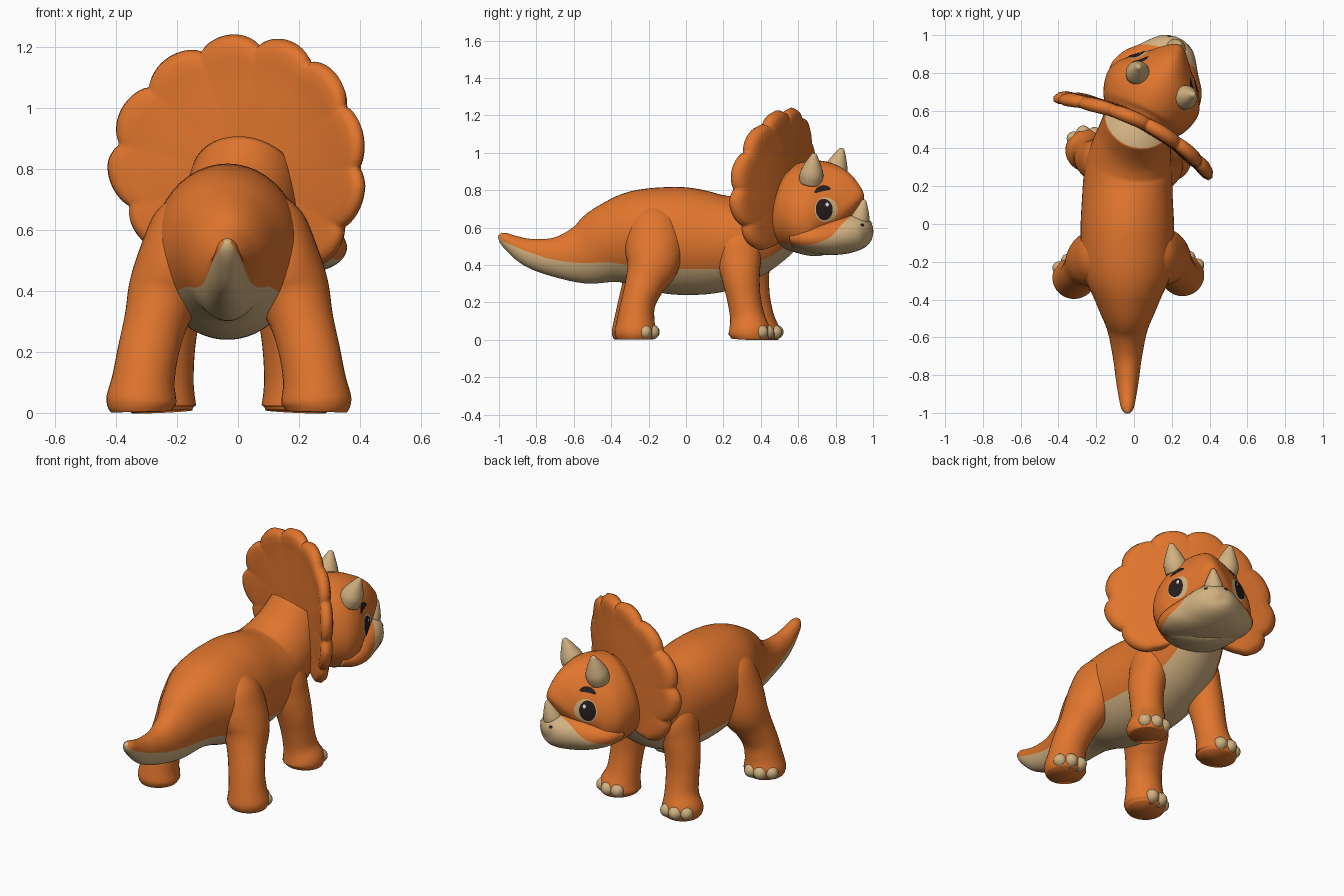
import bpy, bmesh, math
from math import sin, cos, pi, radians
from mathutils import Vector, Matrix
from mathutils.bvhtree import BVHTree

if "Cube" in bpy.data.objects:
    bpy.data.objects.remove(bpy.data.objects["Cube"])


def material(name, rgb):
    m = bpy.data.materials.new(name)
    m.use_nodes = True
    m.diffuse_color = (*rgb, 1)
    bsdf = m.node_tree.nodes["Principled BSDF"]
    bsdf.inputs["Base Color"].default_value = (*rgb, 1)
    bsdf.inputs["Roughness"].default_value = 0.7
    return m


ORANGE = material("orange skin", (0.75, 0.18, 0.027))
BEIGE = material("beige belly and horn", (0.64, 0.44, 0.22))
DARK = material("dark brown", (0.02, 0.012, 0.012))
WHITE = material("eye highlight", (0.85, 0.83, 0.8))

# Head frame: turned to the model's left and slightly rolled
HEAD = (Matrix.Translation((0.03, 0.535, 0.75)) @ Matrix.Rotation(radians(-27), 4, 'Z')
        @ Matrix.Rotation(radians(5), 4, 'Y') @ Matrix.Translation((0, 0, -0.75)))


def finish(name, bm, mats, matrix=Matrix()):
    bmesh.ops.recalc_face_normals(bm, faces=bm.faces)
    for f in bm.faces:
        f.smooth = True
    me = bpy.data.meshes.new(name)
    bm.to_mesh(me)
    bm.free()
    for m in mats:
        me.materials.append(m)
    ob = bpy.data.objects.new(name, me)
    ob.matrix_world = matrix
    bpy.context.collection.objects.link(ob)
    return ob


def spline(rows, steps):
    """Smooth curve through the section rows."""
    out = []
    for i in range(len(rows) - 1):
        a, b, c, d = (rows[max(0, min(len(rows) - 1, i + k))] for k in (-1, 0, 1, 2))
        for s in range(steps):
            t = s / steps
            out.append([0.5 * (2 * q + (r - p) * t + (2 * p - 5 * q + 4 * r - w) * t * t
                               + (3 * q - p - 3 * r + w) * t ** 3)
                        for p, q, r, w in zip(a, b, c, d)])
    return out + [list(rows[-1])]


def loft(name, rows, mats, matrix=Matrix(), n=48, steps=6):
    """Skin sections (x, y, z, side radius, up radius, colour line, pear shape)."""
    rows = spline([tuple(r) + (0,) * (7 - len(r)) for r in rows], steps)
    bm = bmesh.new()
    rings = []
    pts = [Vector(r[:3]) for r in rows]
    for i, r in enumerate(rows):
        t = (pts[min(i + 1, len(pts) - 1)] - pts[max(i - 1, 0)]).normalized()
        side = Vector((1, 0, 0))
        side = (side - t * side.dot(t)).normalized()
        up = side.cross(t)
        edge = math.asin(max(-0.97, min(0.9999, r[5])))
        ring = []
        for k in range(n):
            h = n // 2
            if k < h:      # lower arc
                a = pi - edge + (pi + 2 * edge) * k / h
            else:          # upper arc
                a = edge + (pi - 2 * edge) * (k - h) / h
            wide = max(r[3], 0.002) * (1 - r[6] * sin(a))
            ring.append(bm.verts.new(pts[i] + side * wide * cos(a)
                                     + up * max(r[4], 0.002) * sin(a)))
        rings.append(ring)
    for p, q in zip(rings, rings[1:]):
        for k in range(n):
            f = bm.faces.new((p[k], p[(k + 1) % n], q[(k + 1) % n], q[k]))
            f.material_index = 1 if len(mats) > 1 and k < n // 2 else 0
    for ring in (rings[0], rings[-1]):
        bm.faces.new(ring).material_index = len(mats) - 1
    return finish(name, bm, mats, matrix)


def ellipsoid(name, center, radii, mat, turn=0):
    bm = bmesh.new()
    bmesh.ops.create_uvsphere(bm, u_segments=20, v_segments=12, radius=1)
    m = (Matrix.Translation(center) @ Matrix.Rotation(turn, 4, 'Z')
         @ Matrix.Diagonal((*radii, 1)))
    bmesh.ops.transform(bm, matrix=m, verts=bm.verts)
    return finish(name, bm, [mat])


def decal(name, target, center, normal, rx, rz, mat, lift, bend=0.0, tilt=0.0):
    """Thin painted patch laid on the target's surface."""
    me = target.data
    tree = BVHTree.FromPolygons([v.co for v in me.vertices],
                                [tuple(p.vertices) for p in me.polygons])
    nrm = Vector(normal).normalized()
    side = Vector((0, 0, 1)).cross(nrm).normalized()
    up = nrm.cross(side)
    bm = bmesh.new()
    rings = []
    for j in range(7):
        ring = []
        for k in range(32):
            a, s = 2 * pi * k / 32, max(j / 6, 0.01)
            u, w = rx * s * cos(a), rz * s * sin(a)
            w += bend * (1 - (u / rx) ** 2) + tilt * u
            p = Vector(center) + side * u + up * w
            hit = tree.ray_cast(p + nrm * 0.3, -nrm)[0]
            ring.append(bm.verts.new((hit or p) + nrm * lift))
        rings.append(ring)
    for p, q in zip(rings, rings[1:]):
        for k in range(32):
            bm.faces.new((p[k], q[k], q[(k + 1) % 32], p[(k + 1) % 32]))
    bm.faces.new(rings[0])
    ob = finish(name, bm, [mat], HEAD)
    if ob.data.polygons[0].normal.dot(nrm) < 0:
        ob.data.flip_normals()


# Tail, trunk and neck in one skin, with a beige underside
X = -0.035
loft("body", [
    (X, -0.995, 0.565, 0.012, 0.012, -0.6), (X, -0.975, 0.545, 0.032, 0.032, -0.5),
    (X, -0.92, 0.507, 0.045, 0.052, -0.1), (X, -0.83, 0.465, 0.06, 0.078, 0),
    (X, -0.7, 0.443, 0.078, 0.107, -0.15), (X, -0.55, 0.458, 0.11, 0.162, -0.3),
    (X, -0.4, 0.513, 0.172, 0.217, -0.5), (X, -0.25, 0.54, 0.235, 0.262, -0.6),
    (X, -0.05, 0.53, 0.248, 0.288, -0.52), (X, 0.14, 0.52, 0.24, 0.272, -0.52),
    (-0.03, 0.28, 0.543, 0.232, 0.24, -0.62), (-0.015, 0.38, 0.592, 0.215, 0.222, -0.72),
    (0.005, 0.47, 0.665, 0.195, 0.212, -0.77), (0.025, 0.56, 0.76, 0.18, 0.215, -0.77)],
    [ORANGE, BEIGE], n=64)

# Legs as (offset, y, z, radius x, radius y), feet first
HIND = [(0.287, -0.27, 0.004, 0.1, 0.1), (0.287, -0.27, 0.04, 0.115, 0.112),
        (0.28, -0.268, 0.11, 0.103, 0.1), (0.265, -0.255, 0.2, 0.1, 0.092),
        (0.24, -0.22, 0.3, 0.104, 0.107), (0.21, -0.18, 0.4, 0.12, 0.14),
        (0.173, -0.17, 0.51, 0.122, 0.155), (0.135, -0.17, 0.62, 0.112, 0.135),
        (0.105, -0.17, 0.7, 0.06, 0.07), (0.095, -0.17, 0.72, 0.02, 0.03)]
FORE = [(0.22, 0.35, 0.004, 0.1, 0.1), (0.22, 0.35, 0.04, 0.113, 0.113),
        (0.207, 0.338, 0.12, 0.092, 0.093), (0.2, 0.32, 0.22, 0.09, 0.09),
        (0.19, 0.305, 0.32, 0.095, 0.1), (0.17, 0.295, 0.42, 0.095, 0.115),
        (0.14, 0.29, 0.54, 0.09, 0.12), (0.1, 0.29, 0.64, 0.03, 0.04)]
for label, rows, heading, shifts in (("hind", HIND, 0.36, (0, -0.015)),
                                     ("front", FORE, 0.2, (-0.01, 0.04))):
    for word, s, dy in (("left", 1, shifts[0]), ("right", -1, shifts[1])):
        placed = [(-0.03 + s * r[0], r[1] + dy, *r[2:]) for r in rows]
        loft(f"{label}_{word}_leg", placed, [ORANGE], n=32)
        fx, fy = placed[0][:2]
        for i in (-1, 0, 1):
            a = s * heading + i * 0.66
            ellipsoid(f"{label}_{word}_toe_{i + 2}",
                      (fx + 0.083 * sin(a), fy + 0.088 * cos(a), 0.042),
                      (0.04, 0.046, 0.04), BEIGE, -a)

# Pear-shaped head with a beige jaw, and the broad muzzle
head = loft("head", [
    (0, 0, 0.72, 0.18, 0.2, -0.85, 0.1), (0, 0.06, 0.71, 0.235, 0.235, -0.78, 0.15),
    (0, 0.16, 0.705, 0.262, 0.255, -0.7, 0.2), (0, 0.235, 0.7, 0.242, 0.25, -0.68, 0.25),
    (0, 0.29, 0.69, 0.2, 0.228, -0.66, 0.4), (0, 0.335, 0.67, 0.15, 0.19, -0.55, 0.45),
    (0, 0.365, 0.645, 0.1, 0.135, -0.4, 0.4), (0, 0.38, 0.63, 0.035, 0.04, -0.3, 0.2)],
    [ORANGE, BEIGE], HEAD, n=64)
muzzle = loft("muzzle", [
    (0, 0.14, 0.565, 0.25, 0.085, -0.4), (0, 0.22, 0.56, 0.26, 0.1, -0.35),
    (0, 0.3, 0.56, 0.232, 0.105, -0.2), (0, 0.37, 0.57, 0.175, 0.105, 0.1),
    (0, 0.435, 0.58, 0.125, 0.092, 1), (0, 0.475, 0.585, 0.08, 0.064, 1),
    (0, 0.495, 0.585, 0.02, 0.018, 1)], [ORANGE, BEIGE], HEAD)

# Scalloped frill: five lobes on each side
bm = bmesh.new()
N = 260
LOBE = 27.5
END = 5 * LOBE
PROFILE = [(0.02, 1), (0.35, 1), (0.65, 0.9), (0.82, 0.9), (0.91, 1), (0.97, 0.72), (1, 0)]
PROFILE += [(f, -d) for f, d in reversed(PROFILE[:-1])]
rings = []
for frac, depth in PROFILE:
    ring = []
    for k in range(N):
        a = -pi + 2 * pi * k / N
        deg = abs(math.degrees(a))
        lobe = abs(sin(pi * deg / LOBE)) ** 0.6 if deg < END else 0
        base = 0.455 + 0.025 * sin(min(deg, 90) * pi / 180)
        if deg > 90:
            base -= 0.05 * (min(deg, END) - 90) / 35
        if deg > END:
            base -= 0.2 * sin((deg - END) / (180 - END) * pi / 2)
        r = base * (1 - 0.08 * (1 - lobe) * frac ** 5) * frac
        x, z = r * sin(a), 0.785 + r * cos(a)
        y = 0.01 - 0.42 * x * x + 0.038 * depth * (1 - 0.3 * (1 - lobe) * frac ** 6)
        ring.append(bm.verts.new((x, y, z)))
    rings.append(ring)
for p, q in zip(rings, rings[1:]):
    for k in range(N):
        bm.faces.new((p[k], p[(k + 1) % N], q[(k + 1) % N], q[k]))
for ring in (rings[0], rings[-1]):
    bm.faces.new(ring)
finish("frill", bm, [ORANGE], HEAD)


def horn(name, base, tip, radius):
    b, t = Vector(base), Vector(tip)
    shape = ((0, 0.95), (0.3, 1), (0.6, 0.72), (0.88, 0.34), (0.97, 0.2), (1, 0.03))
    loft(name, [(*b.lerp(t, f), radius * r, radius * r) for f, r in shape],
         [BEIGE], HEAD, n=24, steps=4)


horn("nose_horn", (0, 0.425, 0.61), (0, 0.47, 0.75), 0.052)

# Paired brow horns, eyes, brows and nostrils
for word, s in (("left", 1), ("right", -1)):
    horn(f"{word}_brow_horn", (s * 0.135, 0.22, 0.853), (s * 0.165, 0.265, 1.013), 0.063)
    look = (s * 0.7, 0.71, 0)
    decal(f"{word}_eye_white", head, (s * 0.153, 0.31, 0.71), look, 0.064, 0.066, BEIGE, 0.003)
    decal(f"{word}_pupil", head, (s * 0.162, 0.302, 0.712), look, 0.047, 0.057, DARK, 0.006)
    decal(f"{word}_glint", head, (s * 0.15, 0.314, 0.738), look, 0.009, 0.011, WHITE, 0.009)
    decal(f"{word}_brow", head, (s * 0.155, 0.3, 0.812), look, 0.046, 0.015, DARK, 0.005,
          bend=0.012, tilt=s * 0.15)
    decal(f"{word}_nostril", muzzle, (s * 0.05, 0.47, 0.615), (s * 0.45, 0.8, 0.25),
          0.012, 0.009, DARK, 0.003)
